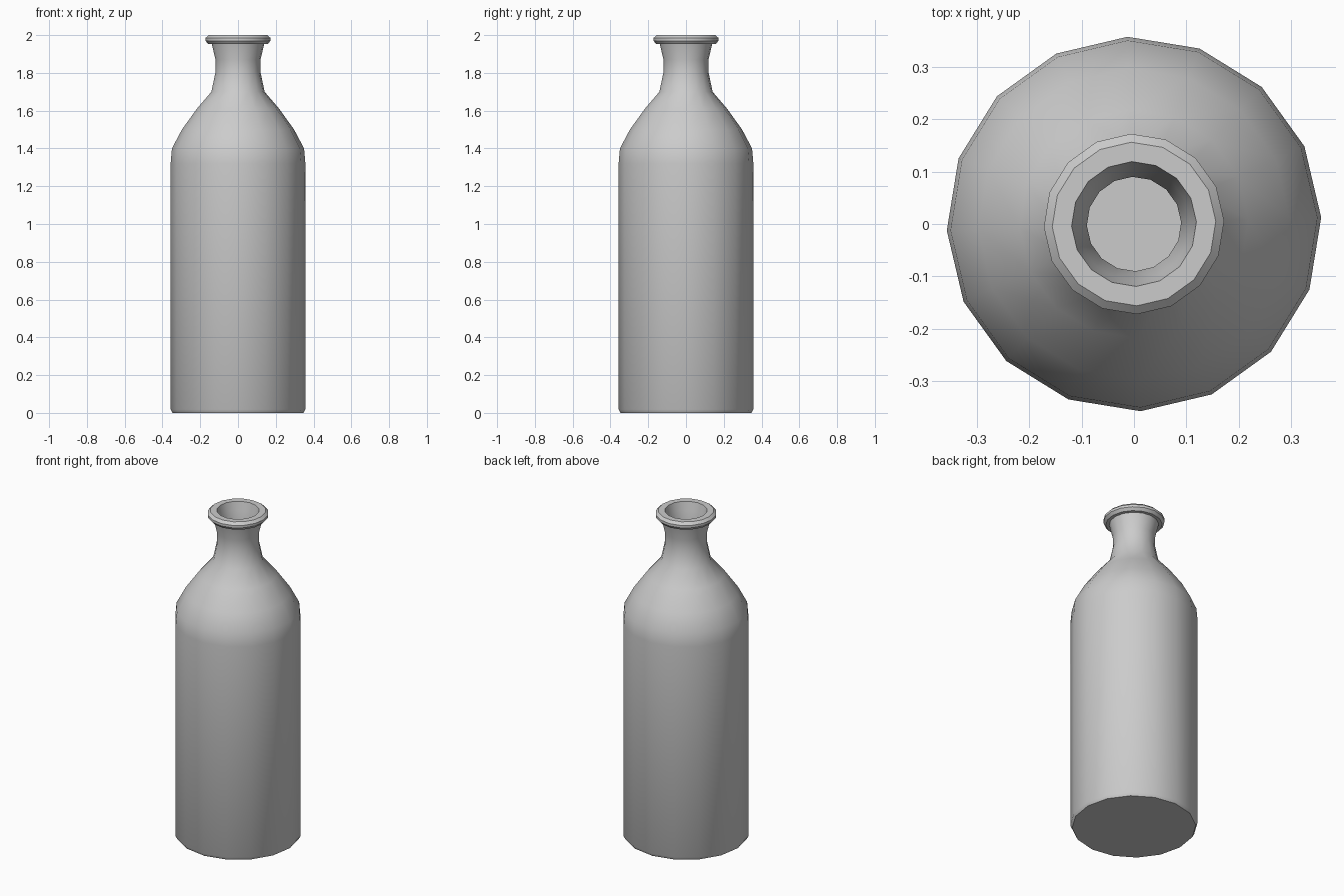
import bpy, bmesh, math

if "Cube" in bpy.data.objects:
    bpy.data.objects.remove(bpy.data.objects["Cube"])

SIDES = 16
TURN = math.radians(2.0)

# Closed wall profile (radius, height): outside from base to lip, then inside down to the floor
outer = [(0.347, 0.0), (0.357, 0.018), (0.357, 1.32), (0.35, 1.40), (0.297, 1.50),
         (0.218, 1.61), (0.141, 1.70), (0.119, 1.805), (0.119, 1.87), (0.139, 1.953),
         (0.158, 1.953), (0.172, 1.97), (0.172, 1.985), (0.156, 2.0)]
inner = [(0.119, 2.0), (0.108, 1.95), (0.09, 1.87), (0.09, 1.805), (0.11, 1.71),
         (0.195, 1.59), (0.272, 1.485), (0.32, 1.39), (0.327, 1.32), (0.327, 0.03)]

# Bottle: rings of vertices bridged with quads
bm = bmesh.new()
rings = []
for r, z in outer + inner:
    rings.append([bm.verts.new((r * math.cos(TURN + 2 * math.pi * i / SIDES),
                                r * math.sin(TURN + 2 * math.pi * i / SIDES), z))
                  for i in range(SIDES)])
for a, b in zip(rings, rings[1:]):
    for i in range(SIDES):
        j = (i + 1) % SIDES
        bm.faces.new((a[i], a[j], b[j], b[i]))

# Base underside and inner floor
bm.faces.new(rings[0][::-1])
bm.faces.new(rings[-1])
bmesh.ops.recalc_face_normals(bm, faces=bm.faces)

mesh = bpy.data.meshes.new("bottle")
bm.to_mesh(mesh)
bm.free()
bottle = bpy.data.objects.new("bottle", mesh)
bpy.context.collection.objects.link(bottle)

# Smooth walls with crisp shoulder, lip and base edges
bpy.context.view_layer.objects.active = bottle
bottle.select_set(True)
bpy.ops.object.shade_smooth_by_angle(angle=math.radians(30))
